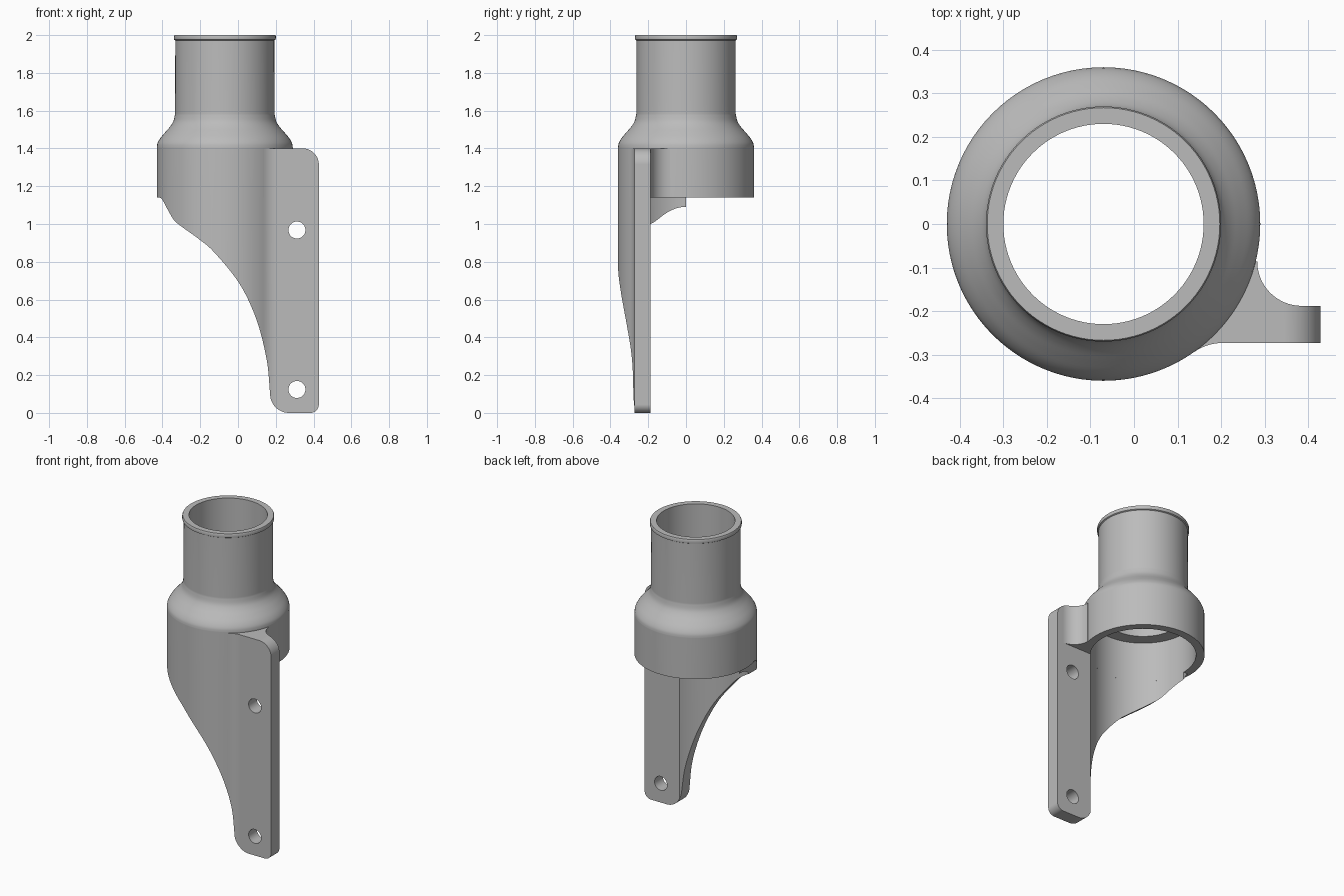
import bpy, bmesh, math
from mathutils import Matrix, Vector

cube = bpy.data.objects.get("Cube")
if cube:
    bpy.data.objects.remove(cube, do_unlink=True)

AXIS_X = -0.07          # pipe axis
OUTER, BORE = 0.36, 0.31
RIM_Z, TOP_Z = 1.14, 1.4
FRONT_Y, BACK_Y = -0.273, -0.188

grey = bpy.data.materials.new("plain_grey")
grey.use_nodes = True
grey.diffuse_color = (0.5, 0.5, 0.5, 1)
grey.node_tree.nodes["Principled BSDF"].inputs["Base Color"].default_value = (0.5, 0.5, 0.5, 1)


def make_object(name, bm):
    bmesh.ops.recalc_face_normals(bm, faces=bm.faces[:])
    mesh = bpy.data.meshes.new(name)
    bm.to_mesh(mesh)
    bm.free()
    mesh.materials.append(grey)
    obj = bpy.data.objects.new(name, mesh)
    bpy.context.collection.objects.link(obj)
    return obj


def prism(name, points, direction, lo, hi):
    """Extrude a 2D outline along z (plan) or y (elevation)."""
    bm = bmesh.new()
    place = (lambda a, b: (a, b, lo)) if direction == "z" else (lambda a, b: (a, lo, b))
    face = bm.faces.new([bm.verts.new(place(a, b)) for a, b in points])
    grown = bmesh.ops.extrude_face_region(bm, geom=[face])["geom"]
    shift = Vector((0, 0, hi - lo)) if direction == "z" else Vector((0, hi - lo, 0))
    bmesh.ops.translate(bm, vec=shift, verts=[v for v in grown if isinstance(v, bmesh.types.BMVert)])
    return make_object(name, bm)


def revolve(name, profile, steps=96):
    bm = bmesh.new()
    verts = [bm.verts.new((AXIS_X + r, 0, z)) for r, z in profile]
    edges = [bm.edges.new((v, verts[(i + 1) % len(verts)])) for i, v in enumerate(verts)]
    bmesh.ops.spin(bm, geom=verts + edges, cent=(AXIS_X, 0, 0), axis=(0, 0, 1),
                   angle=math.tau, steps=steps)
    bmesh.ops.remove_doubles(bm, verts=bm.verts[:], dist=1e-5)
    return make_object(name, bm)


def arc(cx, cy, r, start, end, n):
    angles = [math.radians(start + (end - start) * i / n) for i in range(n + 1)]
    return [(cx + r * math.cos(a), cy + r * math.sin(a)) for a in angles]


def spline(points, n=6):
    """Smooth curve through the given points."""
    p = [Vector(q) for q in points]
    p = [2 * p[0] - p[1]] + p + [2 * p[-1] - p[-2]]
    out = []
    for a, b, c, d in zip(p, p[1:], p[2:], p[3:]):
        for i in range(n):
            t = i / n
            out.append(tuple(0.5 * (2 * b + (c - a) * t + (2 * a - 5 * b + 4 * c - d) * t ** 2
                                    + (3 * b - a - 3 * c + d) * t ** 3)))
    return out + [tuple(points[-1])]


def boolean(obj, cutter, operation):
    mod = obj.modifiers.new("cut", "BOOLEAN")
    mod.operation, mod.object, mod.solver = operation, cutter, "EXACT"
    bpy.context.view_layer.objects.active = obj
    bpy.ops.object.modifier_apply(modifier=mod.name)


# Pipe collar: wide socket, rounded shoulder, narrow neck and lip
shoulder = spline([(OUTER, 1.405), (0.356, 1.428), (0.341, 1.455), (0.316, 1.485), (0.29, 1.515),
                   (0.272, 1.545), (0.263, 1.585)], 4)
collar = revolve("pipe_collar",
                 [(BORE, RIM_Z), (OUTER, RIM_Z)] + shoulder +
                 [(0.262, 1.972), (0.269, 1.976), (0.27, 1.982), (0.27, 1.994), (0.267, 2.0),
                  (0.23, 2.0), (0.23, TOP_Z), (BORE, TOP_Z)])

# Front blend from the round wall into the flat plate
blend_angle = -55
start = Vector(arc(AXIS_X, 0, OUTER, blend_angle, blend_angle, 1)[0])
knee, end = Vector((0.168, FRONT_Y)), Vector((0.205, FRONT_Y))
blend = [tuple(start * (1 - t) ** 2 + knee * 2 * t * (1 - t) + end * t * t)
         for t in (i / 8 for i in range(1, 9))]
plate_end = [(0.45, FRONT_Y), (0.45, BACK_Y)]

# Curved apron with the mounting plate, below the collar rim
inner_angle = math.degrees(math.asin(BACK_Y / BORE))
apron = prism("apron_and_plate",
              arc(AXIS_X, 0, OUTER, -180, blend_angle, 64) + blend + plate_end +
              arc(AXIS_X, 0, BORE, inner_angle, -180, 64), "z", -0.05, RIM_Z)

# Upper plate with its rounded web, beside the collar
web = prism("plate_web",
            [tuple(start)] + blend + plate_end +
            arc(0.385, BACK_Y + 0.102, 0.102, -90, -180, 16) +
            arc(AXIS_X, 0, 0.34, -14, blend_angle, 12), "z", RIM_Z, 1.45)

# Elevation outline that trims both pieces
sweep = spline([(-0.425, 1.144), (-0.402, 1.13), (-0.372, 1.076), (-0.34, 1.022), (-0.308, 0.993),
                (-0.203, 0.917), (-0.124, 0.848), (0.008, 0.684), (0.098, 0.493), (0.152, 0.281),
                (0.17, 0.1)])
outline = ([(-0.5, TOP_Z), (-0.5, 1.146)] + sweep +
           arc(0.27, 0.1, 0.1, 183, 270, 14) +
           arc(0.383, 0.045, 0.045, -90, 0, 10) +
           arc(0.343, TOP_Z - 0.085, 0.085, 0, 90, 14))
trim = prism("trim_cutter", outline, "y", -0.6, 0.4)
for piece in (apron, web):
    boolean(piece, trim, "INTERSECT")
bpy.data.objects.remove(trim, do_unlink=True)

# Screw holes through the plate
for z in (0.124, 0.968):
    drill = prism("hole_cutter", arc(0.312, z, 0.045, 0, 350, 35), "y", -0.5, 0.0)
    boolean(apron, drill, "DIFFERENCE")
    bpy.data.objects.remove(drill, do_unlink=True)

# Smooth shading with crisp edges
for obj in (collar, apron, web):
    bpy.ops.object.select_all(action="DESELECT")
    obj.select_set(True)
    bpy.context.view_layer.objects.active = obj
    bpy.ops.object.shade_smooth_by_angle(angle=math.radians(30))
    obj.modifiers.new("even_shading", "WEIGHTED_NORMAL").keep_sharp = True
